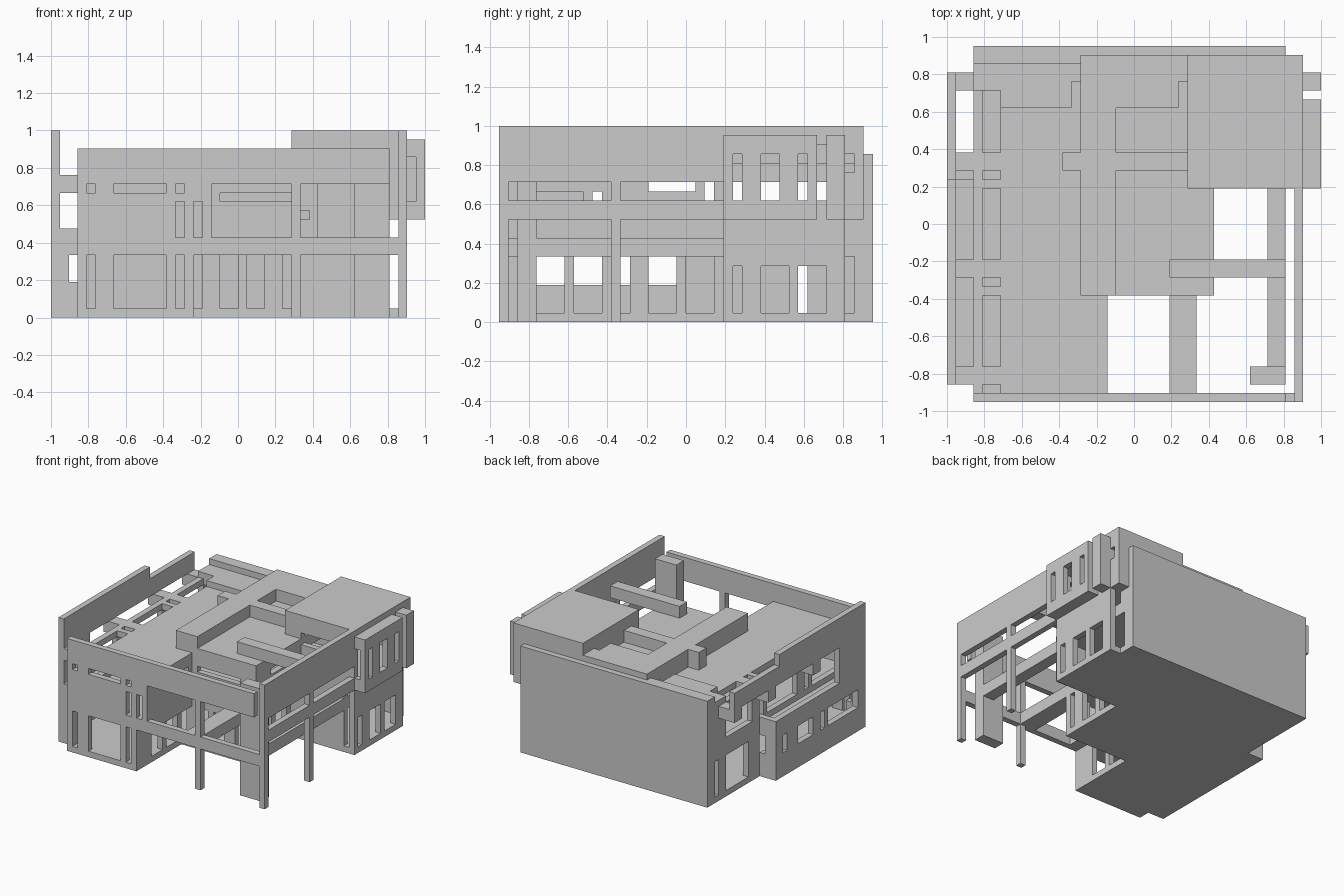
import bpy, bmesh
from mathutils import Vector

if "Cube" in bpy.data.objects:
    bpy.data.objects.remove(bpy.data.objects["Cube"])

U = 1 / 21  # building module: 42 x 40 x 21 modules


def solid(name, boxes, holes=()):
    """Union of boxes minus hole boxes; each is x0,x1,y0,y1,z0,z1 in modules."""
    cuts = [sorted({b[2 * a + k] for b in list(boxes) + list(holes) for k in (0, 1)})
            for a in range(3)]
    inside = lambda p, bs: any(all(b[2 * a] < p[a] < b[2 * a + 1] for a in range(3)) for b in bs)
    cells = set()
    n = [len(c) - 1 for c in cuts]
    for i in range(n[0]):
        for j in range(n[1]):
            for k in range(n[2]):
                p = [(cuts[a][t] + cuts[a][t + 1]) / 2 for a, t in enumerate((i, j, k))]
                if inside(p, boxes) and not inside(p, holes):
                    cells.add((i, j, k))
    bm = bmesh.new()
    for c in cells:
        for a in range(3):
            for s in (0, 1):
                nb = list(c)
                nb[a] += 2 * s - 1
                if tuple(nb) in cells:
                    continue
                b, d = (a + 1) % 3, (a + 2) % 3
                quad = [(0, 0), (1, 0), (1, 1), (0, 1)]
                vs = []
                for q, r in (quad if s else quad[::-1]):
                    g = [0, 0, 0]
                    g[a], g[b], g[d] = c[a] + s, c[b] + q, c[d] + r
                    m = [cuts[t][g[t]] for t in range(3)]
                    vs.append(bm.verts.new(Vector((m[0] - 21, m[1] - 20, m[2])) * U))
                bm.faces.new(vs)
    bmesh.ops.remove_doubles(bm, verts=bm.verts, dist=1e-5)
    bmesh.ops.dissolve_limit(bm, angle_limit=0.01, verts=bm.verts, edges=bm.edges)
    me = bpy.data.meshes.new(name)
    bm.to_mesh(me)
    bm.free()
    ob = bpy.data.objects.new(name, me)
    bpy.context.collection.objects.link(ob)


def wall_x(name, x, y0, y1, z0, z1, wins=(), t=1):
    """Wall facing x; windows are y0,y1,z0,z1."""
    solid(name, [(x, x + t, y0, y1, z0, z1)], [(x, x + t) + tuple(w) for w in wins])


def wall_y(name, y, x0, x1, z0, z1, wins=(), t=1):
    """Wall facing y; windows are x0,x1,z0,z1."""
    solid(name, [(x0, x1, y, y + t, z0, z1)], [(w[0], w[1], y, y + t, w[2], w[3]) for w in wins])


# Ground slab
solid("ground_slab", [(3, 16, 0, 12, 0, 1), (3, 28, 12, 24, 0, 1), (3, 40, 24, 37, 0, 1),
                      (3, 38, 37, 40, 0, 1), (0, 3, 2, 26, 0, 1)])

# Upper floor with landing and walkway
solid("upper_floor", [(3, 18, 1, 38, 7, 9), (18, 28, 12, 38, 7, 9), (28, 38, 24, 38, 7, 9),
                      (25, 28, 1, 12, 7, 9), (36, 38, 4, 24, 7, 9)])

# Front facade: windows at left, open porch at right
wall_y("front_wall", 0, 3, 39, 0, 19, [
    (4, 5, 1, 7), (7, 13, 1, 7), (14, 15, 1, 7), (16, 27, 0, 7), (28, 39, 0, 7),
    (4, 5, 14, 15), (7, 13, 14, 15), (14, 15, 14, 15), (14, 15, 9, 13), (16, 17, 9, 13),
    (18, 27, 9, 15), (28, 38, 9, 15), (38, 39, 9, 19)])

# Right facade: posts, rail and tall parapet, then the enclosed rear part
wall_x("right_frame", 39, 0, 24, 0, 21,
       [(1, 12, 0, 11), (13, 24, 0, 11), (1, 12, 13, 15), (13, 24, 13, 15)])
wall_x("right_lower_wall", 39, 24, 37, 0, 11, [(25, 26, 1, 6), (28, 31, 1, 6), (32, 35, 1, 6)])
wall_x("right_upper_wall", 39, 24, 39, 11, 19, [(25, 33, 12, 19), (34, 35, 13, 19), (37, 38, 16, 18)])
wall_x("right_rear_recess", 37, 37, 38, 0, 11, [(37, 38, 1, 7)])
solid("right_upper_floor", [(28, 40, 24, 39, 11, 12)])

# Projecting window bay and fin on the right
solid("right_bay", [(40, 42, 24, 34, 11, 20)],
      [(40, 41, 25, 33, 12, 19), (40, 41, 24, 25, 13, 18)]
      + [(41, 42, a, b, 13, 18) for a, b in ((25, 26), (28, 30), (32, 33))])
solid("right_fin", [(40, 42, 35, 37, 11, 20)])

# Back wall
solid("back_wall", [(3, 38, 39, 40, 0, 18), (3, 15, 38, 39, 0, 18), (15, 38, 38, 39, 0, 11)])

# Left lower bay with windows and a low parapet
solid("left_bay", [(0, 1, 2, 26, 0, 10), (0, 3, 2, 3, 0, 10), (0, 3, 25, 26, 0, 10),
                   (0, 3, 2, 26, 7, 9)],
      [(0, 1, 4, 12, 4, 7), (0, 1, 13, 14, 4, 7), (0, 1, 16, 20, 4, 7), (0, 1, 23, 24, 4, 7),
       (2, 3, 2, 3, 4, 7), (2, 3, 25, 26, 4, 7)])

# Left main wall
wall_x("left_wall", 3, 1, 38, 0, 16, [
    (2, 26, 1, 7), (29, 35, 1, 7), (37, 38, 1, 7), (4, 12, 10, 15), (13, 14, 10, 15),
    (16, 24, 10, 15), (25, 26, 10, 15), (28, 35, 10, 15), (1, 2, 10, 15)])

# Left screen hung on arms
solid("left_screen", [(0, 1, 2, 25, 16, 21), (0, 1, 25, 37, 16, 19), (0, 1, 2, 9, 10, 16)]
      + [(0, 3, a, b, 14, 16) for a, b in ((2, 4), (14, 16), (26, 28), (35, 37))])

# Porch inner walls on the ground floor
wall_x("porch_left_wall", 15, 1, 12, 0, 7, [(4, 7, 1, 7), (8, 11, 1, 7)])
wall_y("porch_back_wall", 12, 16, 28, 0, 7,
       [(16, 17, 1, 7), (19, 21, 1, 7), (22, 24, 1, 7), (26, 27, 1, 7)])
wall_x("porch_side_wall", 27, 13, 38, 0, 7,
       [(13, 14, 1, 7), (16, 19, 1, 7), (20, 23, 1, 7), (32, 33, 1, 7)])
wall_y("porch_right_wall", 24, 28, 38, 0, 7)

# Upper floor inner walls
wall_x("upper_side_wall", 17, 1, 12, 9, 15, [(4, 9, 13, 14), (10, 11, 13, 14)])
wall_y("upper_front_wall", 12, 17, 30, 9, 15, [(19, 27, 13, 14), (28, 29, 11, 12)])
wall_x("upper_right_wall", 29, 13, 24, 9, 15, [(16, 21, 14, 15), (22, 23, 13, 15)])
wall_y("upper_rear_wall", 24, 27, 39, 9, 19, [(38, 39, 9, 11), (30, 38, 16, 18)])

# Free standing pillar on the porch
solid("porch_pillar", [(34, 38, 2, 4, 0, 19)])

# Main roof with skylights along the left
solid("main_roof", [(4, 18, 1, 12, 15, 16), (4, 15, 12, 38, 15, 16), (15, 30, 12, 38, 15, 17)],
      [(4, 6, a, b, 15, 16) for a, b in ((1, 2), (4, 12), (13, 14), (16, 24), (25, 26), (28, 35))])
solid("roof_ridge", [(15, 19, 12, 39, 16, 19), (19, 26, 33, 39, 16, 19), (26, 27, 36, 39, 16, 19),
                     (13, 27, 26, 28, 16, 19)])
solid("rear_roof_step", [(6, 14, 33, 38, 16, 17), (14, 15, 36, 38, 16, 17), (3, 6, 35, 38, 16, 17)])
solid("roof_beam", [(25, 38, 14, 16, 17, 19)])
solid("tower_roof", [(27, 40, 24, 39, 19, 21)])
wall_x("tower_left_wall", 27, 25, 38, 16, 19)
wall_y("tower_back_wall", 38, 15, 39, 11, 19)
